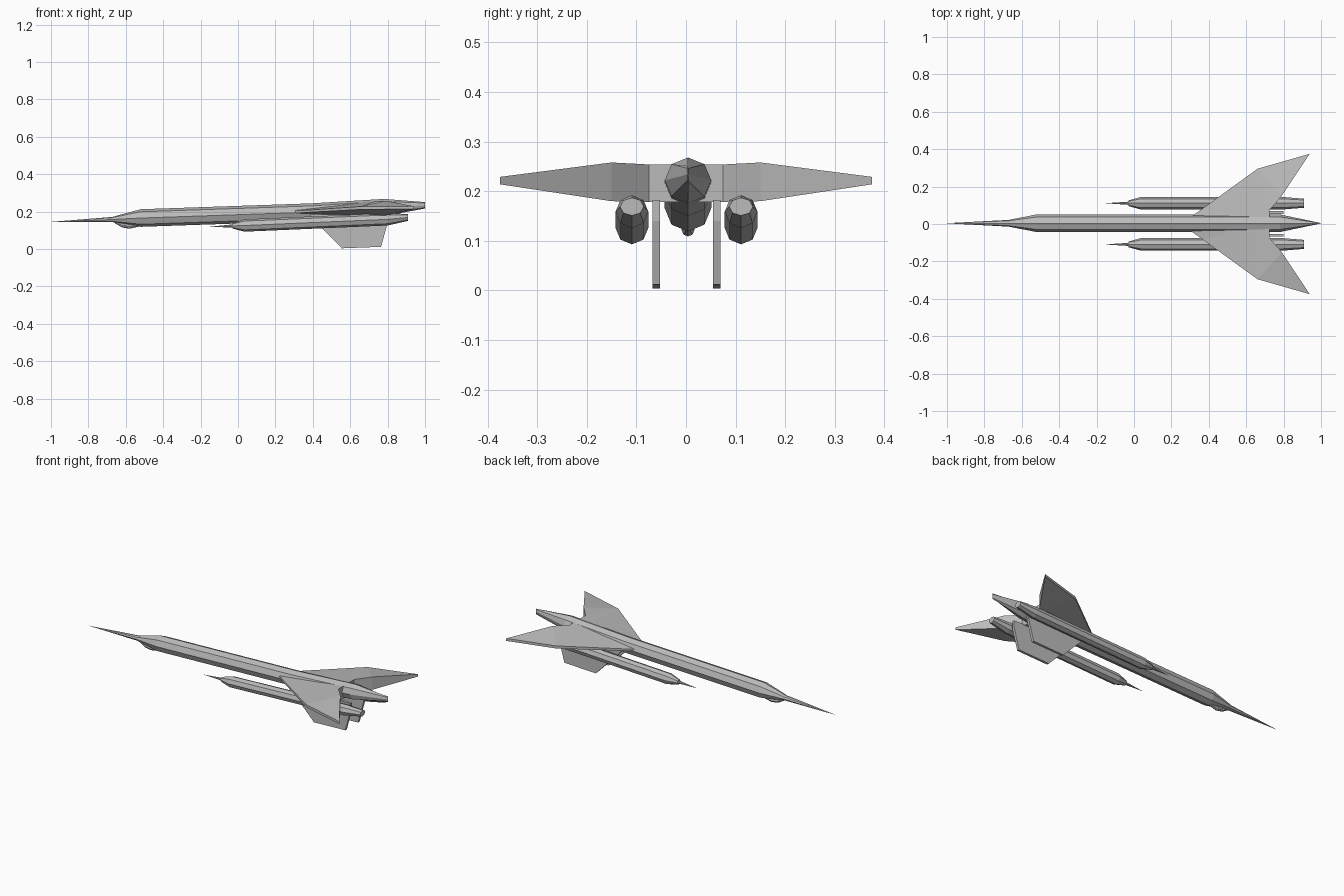
import bpy, bmesh, math

if "Cube" in bpy.data.objects:
    bpy.data.objects.remove(bpy.data.objects["Cube"], do_unlink=True)

GREY = (0.5, 0.5, 0.5, 1)
hull = bpy.data.materials.new("hull grey")
hull.use_nodes = True
hull.diffuse_color = GREY
hull.node_tree.nodes["Principled BSDF"].inputs["Base Color"].default_value = GREY


def finish(name, bm):
    bmesh.ops.recalc_face_normals(bm, faces=bm.faces[:])
    mesh = bpy.data.meshes.new(name)
    bm.to_mesh(mesh)
    bm.free()
    mesh.materials.append(hull)
    obj = bpy.data.objects.new(name, mesh)
    bpy.context.collection.objects.link(obj)
    return obj


def lofted_body(name, y, stations, sides=8):
    """Skin rings given as (x, centre z, half width, half height)."""
    bm = bmesh.new()
    rings = []
    for x, z, w, h in stations:
        angles = [2 * math.pi * i / sides for i in range(sides)]
        rings.append([bm.verts.new((x, y + w * math.sin(a), z + h * math.cos(a))) for a in angles])
    for a, b in zip(rings, rings[1:]):
        for i in range(sides):
            j = (i + 1) % sides
            bm.faces.new((a[i], a[j], b[j], b[i]))
    bm.faces.new(rings[0])
    bm.faces.new(rings[-1])
    bmesh.ops.remove_doubles(bm, verts=bm.verts[:], dist=0.0003)
    return finish(name, bm)


# Fuselage: needle nose, long octagonal barrel, tail closing to an upright edge
lofted_body("fuselage", 0.004, [
    (-1.0, 0.145, 0.0005, 0.0005), (-0.67, 0.158, 0.018, 0.014),
    (-0.64, 0.160, 0.024, 0.021), (-0.52, 0.166, 0.047, 0.047),
    (0.385, 0.197, 0.047, 0.047), (0.78, 0.222, 0.047, 0.046),
    (1.0, 0.234, 0.001, 0.017)])

# Chin pod below the nose
lofted_body("chin_pod", 0.004, [
    (-0.66, 0.142, 0.003, 0.003), (-0.62, 0.128, 0.012, 0.012),
    (-0.58, 0.122, 0.013, 0.013), (-0.53, 0.125, 0.005, 0.005)])

# Wing: plan points as (x, y, top z, bottom z), thick blunt trailing edge
PLAN = {
    "apex": (0.25, 0, 0.205, 0.188),
    "strake": (0.37, 0.085, 0.208, 0.196),
    "kink": (0.66, 0.295, 0.228, 0.212),
    "tip": (0.94, 0.375, 0.229, 0.214),
    "outer_rear": (0.79, 0.15, 0.258, 0.180),
    "inner_rear": (0.725, 0.075, 0.254, 0.178),
    "root_rear": (0.725, 0, 0.254, 0.178),
    "root_ridge": (0.66, 0, 0.249, 0.180),
}
PANELS = [("apex", "strake", "root_ridge"), ("strake", "kink", "root_ridge"),
          ("kink", "tip", "outer_rear"), ("kink", "outer_rear", "inner_rear"),
          ("kink", "inner_rear", "root_rear", "root_ridge")]
RIM = ["apex", "strake", "kink", "tip", "outer_rear", "inner_rear", "root_rear"]
bm = bmesh.new()
top = {k: bm.verts.new((x, y, t)) for k, (x, y, t, b) in PLAN.items()}
low = {k: bm.verts.new((x, y, b)) for k, (x, y, t, b) in PLAN.items()}
for panel in PANELS:
    bm.faces.new([top[k] for k in panel])
    bm.faces.new([low[k] for k in reversed(panel)])
for a, b in zip(RIM, RIM[1:]):
    bm.faces.new((top[a], low[a], low[b], top[b]))
half = bm.verts[:] + bm.edges[:] + bm.faces[:]
bmesh.ops.mirror(bm, geom=half, axis='Y', merge_dist=0.0005)
finish("wing", bm)

FIN = [(0.38, 0.185), (0.43, 0.132), (0.555, 0.004), (0.765, 0.012), (0.80, 0.14), (0.80, 0.182)]
for side, s in (("far", 1), ("near", -1)):
    # Engine nacelle with inlet spike, slung under the wing
    y = 0.001 + s * 0.11
    lofted_body(side + "_inlet_spike", y, [
        (-0.15, 0.119, 0.0005, 0.0005), (-0.02, 0.124, 0.009, 0.009)])
    lofted_body(side + "_nacelle", y, [
        (-0.03, 0.124, 0.015, 0.014), (0.035, 0.126, 0.033, 0.033),
        (0.80, 0.159, 0.033, 0.033), (0.91, 0.169, 0.024, 0.018)])

    # Ventral fin
    bm = bmesh.new()
    outline = bm.faces.new([bm.verts.new((x, 0.001 + s * 0.061 - 0.0075, z)) for x, z in FIN])
    new = bmesh.ops.extrude_face_region(bm, geom=[outline])["geom"]
    bmesh.ops.translate(bm, vec=(0, 0.015, 0),
                        verts=[v for v in new if isinstance(v, bmesh.types.BMVert)])
    finish(side + "_ventral_fin", bm)
